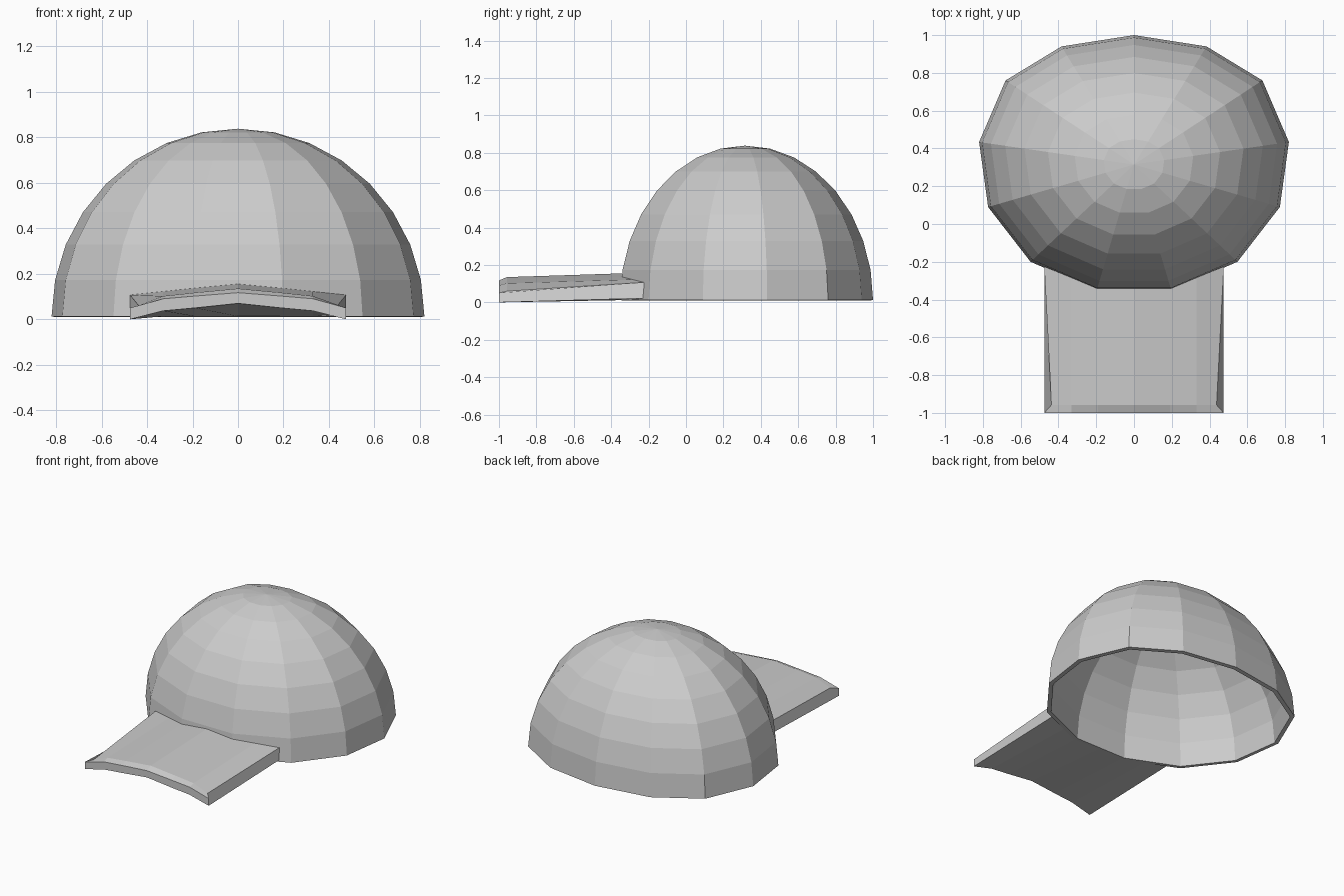
import bpy, bmesh, math

cube = bpy.data.objects.get("Cube")
if cube:
    bpy.data.objects.remove(cube, do_unlink=True)

grey = bpy.data.materials.new("plain_grey")
grey.use_nodes = True
COLOUR = (0.6, 0.6, 0.6, 1)
grey.diffuse_color = COLOUR
grey.node_tree.nodes["Principled BSDF"].inputs["Base Color"].default_value = COLOUR


def finish(name, bm):
    """Turn a bmesh into a flat-shaded grey object."""
    bmesh.ops.recalc_face_normals(bm, faces=bm.faces)
    mesh = bpy.data.meshes.new(name)
    bm.to_mesh(mesh)
    bm.free()
    obj = bpy.data.objects.new(name, mesh)
    bpy.context.collection.objects.link(obj)
    mesh.materials.append(grey)
    return obj


# Crown: thirteen-sided half dome, slightly squashed front to back
SIDES, RINGS, RADIUS, BASE_Z, POLE_Y = 13, 8, 0.826, 0.012, 0.315
half_y = [1.0, 0.94, 0.76, 0.434, 0.09, -0.2, -0.352]
rim = [(RADIUS * math.sin(math.tau * k / SIDES), half_y[min(k, SIDES - k)])
       for k in range(SIDES)]

bm = bmesh.new()
pole = bm.verts.new((0, POLE_Y, BASE_Z + RADIUS))
rings = []
for r in range(1, RINGS + 1):
    a = math.pi / 2 * r / RINGS
    s = math.sin(a)
    rings.append([bm.verts.new((x * s, POLE_Y + (y - POLE_Y) * s,
                                BASE_Z + RADIUS * math.cos(a))) for x, y in rim])
for k in range(SIDES):
    n = (k + 1) % SIDES
    bm.faces.new((pole, rings[0][k], rings[0][n]))
    for upper, lower in zip(rings, rings[1:]):
        bm.faces.new((upper[k], lower[k], lower[n], upper[n]))
crown = finish("crown", bm)

# Wall thickness, grown inwards
shell = crown.modifiers.new("wall", 'SOLIDIFY')
shell.thickness = 0.028
shell.offset = -1

# Bill: arched slab with a chamfered front edge that meets the crown's rim
# Each station: x, back y, back top z, back bottom z, top z, lip z, bottom z
half = [(0.475, -0.225, 0.107, 0.022, 0.06, 0.05, 0.0),
        (0.33, -0.285, 0.122, 0.013, 0.102, 0.09, 0.037),
        (0.19, -0.342, 0.137, 0.013, 0.117, 0.102, 0.05),
        (0.0, -0.342, 0.155, 0.013, 0.135, 0.117, 0.07)]
stations = [(-s[0],) + s[1:] for s in half] + half[-2::-1]

bm = bmesh.new()
loops = []
for x, back_y, back_top, back_low, top, lip, low in stations:
    edge_x = math.copysign(min(abs(x), 0.437), x)
    loops.append([bm.verts.new(p) for p in (
        (x, back_y, back_top), (edge_x, -0.958, top),
        (x, -1.0, lip), (x, -1.0, low), (x, back_y, back_low))])
for a, b in zip(loops, loops[1:]):
    for i in range(5):
        j = (i + 1) % 5
        bm.faces.new((a[i], a[j], b[j], b[i]))
bm.faces.new(loops[0])
bm.faces.new(loops[-1][::-1])
finish("bill", bm)
